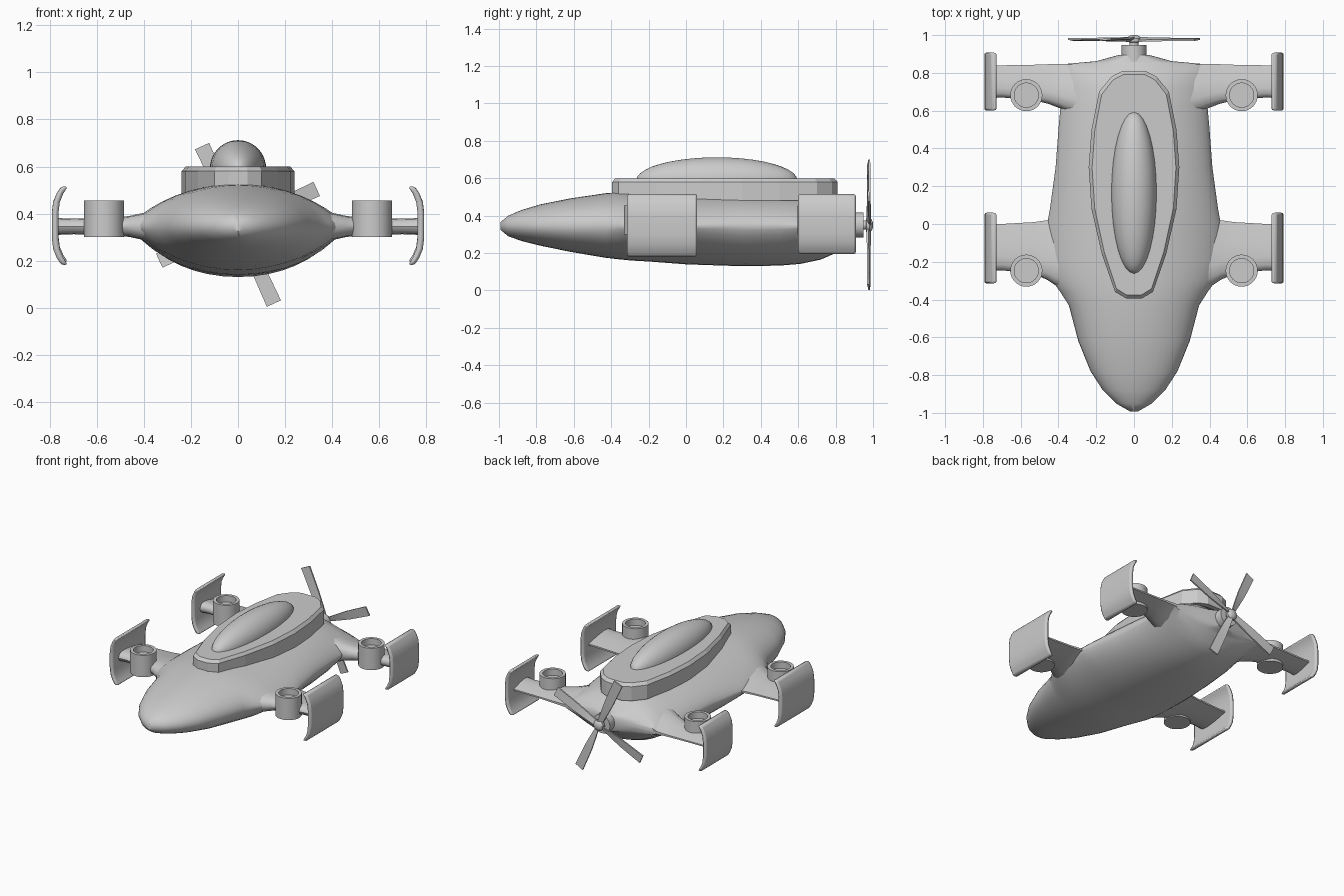
import bpy, bmesh
from math import cos, sin, pi, radians
from mathutils import Matrix, Vector

if "Cube" in bpy.data.objects:
    bpy.data.objects.remove(bpy.data.objects["Cube"])

MID = 0.345


def finish(name, bm, angle=35, mirror=False, bevel=0):
    bmesh.ops.recalc_face_normals(bm, faces=bm.faces)
    me = bpy.data.meshes.new(name)
    bm.to_mesh(me)
    bm.free()
    ob = bpy.data.objects.new(name, me)
    bpy.context.collection.objects.link(ob)
    bpy.ops.object.select_all(action='DESELECT')
    ob.select_set(True)
    bpy.context.view_layer.objects.active = ob
    if angle:
        bpy.ops.object.shade_smooth_by_angle(angle=radians(angle))
    if bevel:
        b = ob.modifiers.new("Bevel", 'BEVEL')
        b.width, b.segments, b.limit_method = bevel, 2, 'ANGLE'
        b.angle_limit = radians(50)
    if mirror:
        m = ob.modifiers.new("Mirror", 'MIRROR')
        m.use_axis = (True, False, False)
    return ob


def loft(rings):
    """Skin closed rings of equal length and cap both ends."""
    bm = bmesh.new()
    vs = [[bm.verts.new(p) for p in r] for r in rings]
    n = len(vs[0])
    for a, b in zip(vs, vs[1:]):
        for i in range(n):
            j = (i + 1) % n
            bm.faces.new((a[i], a[j], b[j], b[i]))
    bm.faces.new(vs[0][::-1])
    bm.faces.new(vs[-1])
    return bm


def turned(profile, to_world, n=32):
    """Lathe (radius, height) pairs; to_world maps the local axis into place."""
    return loft([[to_world(r * cos(2 * pi * i / n), r * sin(2 * pi * i / n), h)
                  for i in range(n)] for r, h in profile])


# Fuselage: y, half width, top z, bottom z, edge sharpness
stations = [
    (-.993, .02, .365, .325, 1), (-.95, .095, .40, .29, 1), (-.88, .165, .43, .265, 1),
    (-.78, .23, .46, .24, 1), (-.62, .295, .492, .207, 1), (-.43, .345, .52, .175, 1.05),
    (-.36, .39, .525, .167, 1.25), (-.29, .44, .527, .16, 1.5), (-.2, .46, .527, .155, 1.6),
    (0, .46, .525, .14, 1.6), (.08, .445, .523, .137, 1.4), (.3, .415, .52, .13, 1.2),
    (.5, .40, .515, .133, 1.3), (.61, .39, .51, .142, 1.5), (.72, .387, .495, .165, 1.6),
    (.80, .385, .465, .20, 1.8), (.845, .385, .42, .26, 2), (.862, .2, .415, .27, 1.3),
    (.895, .08, .41, .28, 1)]


def hull_ring(y, w, top, bot, e, n=40):
    ring = []
    for i in range(n):
        t = 2 * pi * i / n
        s = sin(t)
        h = top - MID if s >= 0 else bot - MID
        ring.append((w * cos(t), y, MID + h * abs(s) ** e))
    return ring


finish("fuselage", loft([hull_ring(*s) for s in stations]), 50)

# Faceted canopy base plate with chamfered rim
half = [(.04, -.395), (.10, -.36), (.17, -.16), (.225, .08), (.24, .30),
        (.225, .50), (.185, .70), (.12, .78), (.06, .81)]
outline = half + [(-x, y) for x, y in reversed(half)]


def plate_ring(z, inset):
    cy = .21
    return [(x * (1 - inset / .24), cy + (y - cy) * (1 - inset / .6), z) for x, y in outline]


finish("canopy_base", loft([plate_ring(.48, 0), plate_ring(.58, 0), plate_ring(.60, .018)]), 0)

# Bubble canopy
bm = bmesh.new()
bmesh.ops.create_uvsphere(bm, u_segments=32, v_segments=20, radius=1)
bmesh.ops.transform(bm, verts=bm.verts,
                    matrix=Matrix.Translation((0, .165, .59)) @ Matrix.Diagonal((.12, .43, .122, 1)))
finish("canopy", bm)


# Wings: rounded section swept along x with (x, leading y, trailing y, half thickness)
def wing_ring(x, y0, y1, h):
    shape = [(0, 0), (.03, .55), (.12, .92), (.3, 1), (.6, .75), (1, .15)]
    pts = shape + [(u, -v) for u, v in reversed(shape[1:])]
    return [(x, y0 + (y1 - y0) * u, MID + h * v) for u, v in pts]


wings = {
    "front": [(.34, -.36, .07, .07), (.40, -.335, .05, .058), (.46, -.295, .02, .045),
              (.53, -.265, .01, .036), (.70, -.245, 0, .033), (.775, -.25, 0, .036)],
    "rear": [(.30, .57, .848, .08), (.385, .61, .848, .055), (.45, .635, .846, .042),
             (.53, .655, .843, .036), (.70, .67, .84, .033), (.775, .665, .84, .036)]}
fins = {"front": (-.315, .06, .182, .515), "rear": (.60, .908, .195, .515)}
pod_y = {"front": -.247, "rear": .682}

for end in wings:
    finish(end + "_wings", loft([wing_ring(*s) for s in wings[end]]), 40, mirror=True)

    # Curved tip fins, bent inwards at top and bottom
    y0, y1, z0, z1 = fins[end]
    zm, hz = (z0 + z1) / 2, (z1 - z0) / 2
    arc = [(.738, 1), (.757, .82), (.772, .6), (.778, .3), (.778, -.3),
           (.772, -.6), (.757, -.82), (.738, -1)]
    outer = [(x + .014, zm + hz * v) for x, v in arc]
    inner = [(x - .014, zm + hz * v) for x, v in reversed(arc)]
    finish(end + "_tip_fins", loft([[(x, y, z) for x, z in outer + inner] for y in (y0, y1)]),
           40, mirror=True, bevel=.011)

    # Vertical lift pods with a recessed top
    py = pod_y[end]
    finish(end + "_lift_pods",
           turned([(.085, .30), (.085, .455), (.064, .455), (.064, .41)],
                  lambda a, b, h: (.57 + a, py + b, h)), 35, mirror=True)

# Propeller hub and spinner
along_y = lambda a, b, h: (a, h, MID + .005 + b)
finish("propeller_mount", turned([(.066, .86), (.066, .948)], along_y))
finish("spinner", turned([(.025, .94), (.025, .962), (.038, .964), (.038, .982),
                          (.03, .993), (.012, 1.0)], along_y, 20))

# Four propeller blades, narrow at the root
bm = bmesh.new()
for k in range(4):
    rot = Matrix.Translation((0, .977, .352)) @ Matrix.Rotation(radians(-24.5 + 90 * k), 4, 'Y')
    rings = []
    for r, w, tilt in ((.02, .014, .008), (.10, .022, .006), (.20, .030, .004), (.368, .033, .003)):
        rings.append([bm.verts.new(rot @ Vector((sx * w, sx * tilt + sy * .005, r)))
                      for sx, sy in ((-1, -1), (1, -1), (1, 1), (-1, 1))])
    for a, b in zip(rings, rings[1:]):
        for i in range(4):
            bm.faces.new((a[i], a[(i + 1) % 4], b[(i + 1) % 4], b[i]))
    bm.faces.new(rings[0])
    bm.faces.new(rings[-1])
finish("propeller_blades", bm, 30)
